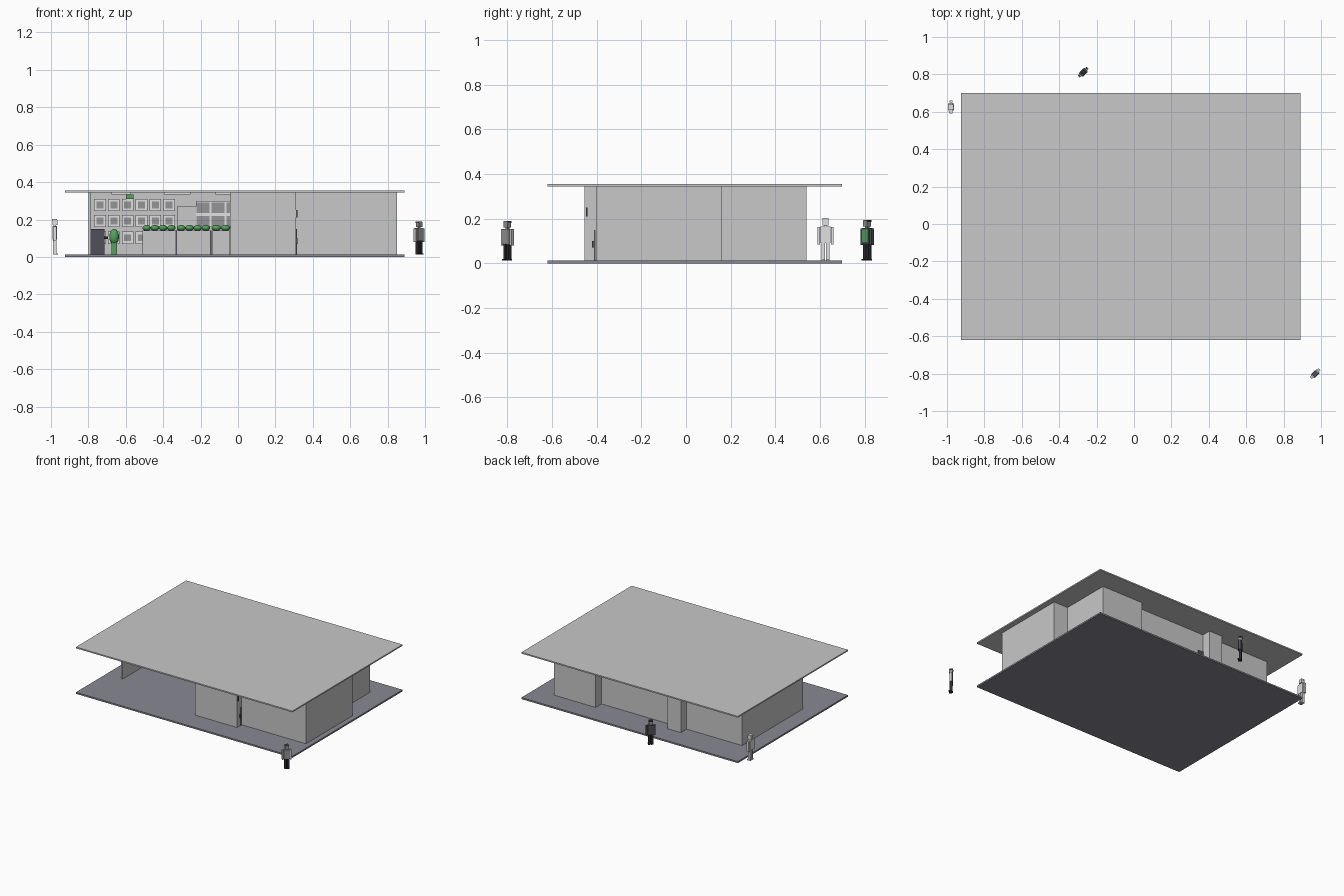
import bpy, bmesh, math
from mathutils import Matrix, Vector

cube = bpy.data.objects.get("Cube")
if cube:
    bpy.data.objects.remove(cube, do_unlink=True)


def material(name, rgb):
    m = bpy.data.materials.new(name)
    m.use_nodes = True
    m.diffuse_color = (*rgb, 1)
    node = next(n for n in m.node_tree.nodes if n.type == 'BSDF_PRINCIPLED')
    node.inputs["Base Color"].default_value = (*rgb, 1)
    return m


WALL = material("wall_grey", (.58, .58, .58))
FLOOR = material("paving_grey", (.25, .25, .29))
WHITE = material("off_white", (.75, .75, .75))
MID = material("mid_grey", (.30, .30, .31))
SLATE = material("slate", (.08, .08, .10))
BLACK = material("charcoal", (.025, .025, .03))
GREEN = material("leaf_green", (.09, .36, .11))

BASE, CEIL, TOP = .012, .345, .355


def add(name, bm, mat):
    bmesh.ops.recalc_face_normals(bm, faces=bm.faces)
    me = bpy.data.meshes.new(name)
    bm.to_mesh(me)
    bm.free()
    me.materials.append(mat)
    ob = bpy.data.objects.new(name, me)
    bpy.context.collection.objects.link(ob)
    return ob


def box(name, x, y, z, mat, place=None):
    """Box from three (low, high) ranges, optionally placed by a matrix."""
    bm = bmesh.new()
    size = [b - a for a, b in (x, y, z)]
    mid = [(a + b) / 2 for a, b in (x, y, z)]
    bmesh.ops.create_cube(bm, size=1, matrix=Matrix.Translation(mid) @ Matrix.Diagonal((*size, 1)))
    if place:
        bm.transform(place)
    return add(name, bm, mat)


def prism(name, outline, z0, z1, mat):
    bm = bmesh.new()
    face = bm.faces.new([bm.verts.new((x, y, z0)) for x, y in outline])
    new = bmesh.ops.extrude_face_region(bm, geom=[face])["geom"]
    bmesh.ops.translate(bm, vec=(0, 0, z1 - z0),
                        verts=[v for v in new if isinstance(v, bmesh.types.BMVert)])
    return add(name, bm, mat)


def ellipsoid(name, centre, radii, mat):
    bm = bmesh.new()
    bmesh.ops.create_uvsphere(bm, u_segments=12, v_segments=8, radius=1,
                              matrix=Matrix.Translation(centre) @ Matrix.Diagonal((*radii, 1)))
    for f in bm.faces:
        f.smooth = True
    return add(name, bm, mat)


# Floor and roof slabs
box("floor_slab", (-.925, .89), (-.62, .70), (0, BASE), FLOOR)
box("roof_slab", (-.925, .89), (-.62, .70), (CEIL, TOP), WALL)

# Enclosed rooms with stepped outline
prism("room_block", [(-.04, -.455), (.31, -.455), (.31, -.40), (.85, -.40), (.85, .16),
                     (.73, .16), (.73, .54), (.38, .54), (.38, .47), (-.04, .47)], BASE, CEIL, WALL)

# Open shop: back wall, end wall and rear pier
box("back_wall", (-.80, -.04), (.455, .47), (BASE, CEIL), WALL)
box("end_wall", (-.80, -.785), (-.26, .455), (BASE, CEIL), WALL)
box("rear_pier", (-.335, -.225), (.47, .54), (BASE, CEIL), WALL)
box("rear_panel", (-.225, -.18), (.47, .475), (.14, .21), SLATE)

# Door fittings in the front step
box("step_door_edge", (.31, .315), (-.412, -.405), (BASE, .15), SLATE)
box("step_door_handle", (.31, .317), (-.422, -.412), (.07, .10), SLATE)
box("step_sign", (.31, .317), (-.448, -.442), (.21, .25), SLATE)

# Wall shelves: framed compartments
for row, (z, count) in enumerate(((.245, 6), (.16, 6), (.07, 4))):
    for col in range(count):
        x = -.738 + col * .074
        box(f"shelf_frame_{row}_{col}", (x - .031, x + .031), (.435, .455), (z, z + .065), WHITE)
        box(f"shelf_inset_{row}_{col}", (x - .019, x + .019), (.431, .435),
            (z + .014, z + .051), MID)

# Dark display windows beside the shelves
box("display_frame", (-.225, -.04), (.44, .455), (.16, .30), WHITE)
for row in range(2):
    for col in range(3):
        x0 = -.222 + col * .08
        z0 = .165 + row * .07
        box(f"display_pane_{row}_{col}", (x0, min(x0 + .07, -.042)), (.435, .44),
            (z0, z0 + .055), MID)
box("service_door", (-.325, -.225), (.445, .455), (BASE, .27), WALL)

# Produce counters with rows of greens
for i, (a, b, n) in enumerate(((-.51, -.335, 4), (-.325, -.15, 4), (-.14, -.042, 2))):
    box(f"counter_{i}", (a, b), (.18, .29), (BASE, .142), WALL)
    step = (b - a) / n
    for k in range(n):
        for r in range(2):
            ellipsoid(f"greens_{i}_{k}_{r}", (a + step * (k + .5), .205 + r * .055, .155),
                      (step * .52, .026, .016), GREEN)
for x in (-.33, -.145):
    box("counter_divider", (x - .004, x + .004), (.185, .28), (BASE, .14), SLATE)

# Cabinet and potted topiary
box("cabinet", (-.785, -.715), (.12, .24), (BASE, .148), SLATE)
box("cabinet_handle", (-.715, -.695), (.15, .17), (.095, .108), BLACK)
box("topiary_stem", (-.677, -.647), (.165, .195), (BASE, .08), GREEN)
ellipsoid("topiary_crown", (-.662, .18, .108), (.026, .026, .042), GREEN)

# Ceiling fittings
for x, w in ((-.625, .05), (-.325, .07), (-.08, .04)):
    box("ceiling_light", (x - w, x + w), (.10, .16), (.335, CEIL), WHITE)
box("green_sign", (-.60, -.56), (.30, .31), (.31, .335), GREEN)


def figure(name, x, y, angle, height, legs, torso, arms, head, hair, chest=None):
    """Blocky standing person whose local front is -y."""
    place = (Matrix.Translation((x, y, BASE)) @ Matrix.Rotation(angle, 4, 'Z')
             @ Matrix.Scale(height, 4))
    part = lambda n, a, b, c, m: box(f"{name}_{n}", a, b, c, m, place)
    for s, side in ((-1, "right"), (1, "left")):
        span = lambda a, b: tuple(sorted((s * a, s * b)))
        part(side + "_leg", span(.012, .095), (-.05, .05), (.03, .43), legs)
        part(side + "_shoe", span(.008, .10), (-.09, .06), (0, .04), legs)
        part(side + "_arm", span(.125, .185), (-.045, .045), (.38, .79), arms)
    part("torso", (-.12, .12), (-.065, .065), (.42, .80), torso)
    part("neck", (-.035, .035), (-.035, .035), (.80, .84), head)
    part("head", (-.07, .07), (-.075, .065), (.83, .98), head)
    part("hair", (-.074, .074), (-.06, .075), (.95, 1), hair)
    if chest:
        part("apron", (-.105, .105), (-.085, -.065), (.46, .76), chest)


# Three people around the building
figure("pale_person", -.979, .625, math.radians(90), .19,
       WHITE, WHITE, WHITE, WHITE, WHITE)
figure("apron_person", -.272, .812, math.radians(45), .183,
       BLACK, SLATE, SLATE, MID, BLACK, GREEN)
figure("grey_person", .968, -.80, math.radians(45), .178,
       BLACK, MID, WALL, MID, SLATE)
